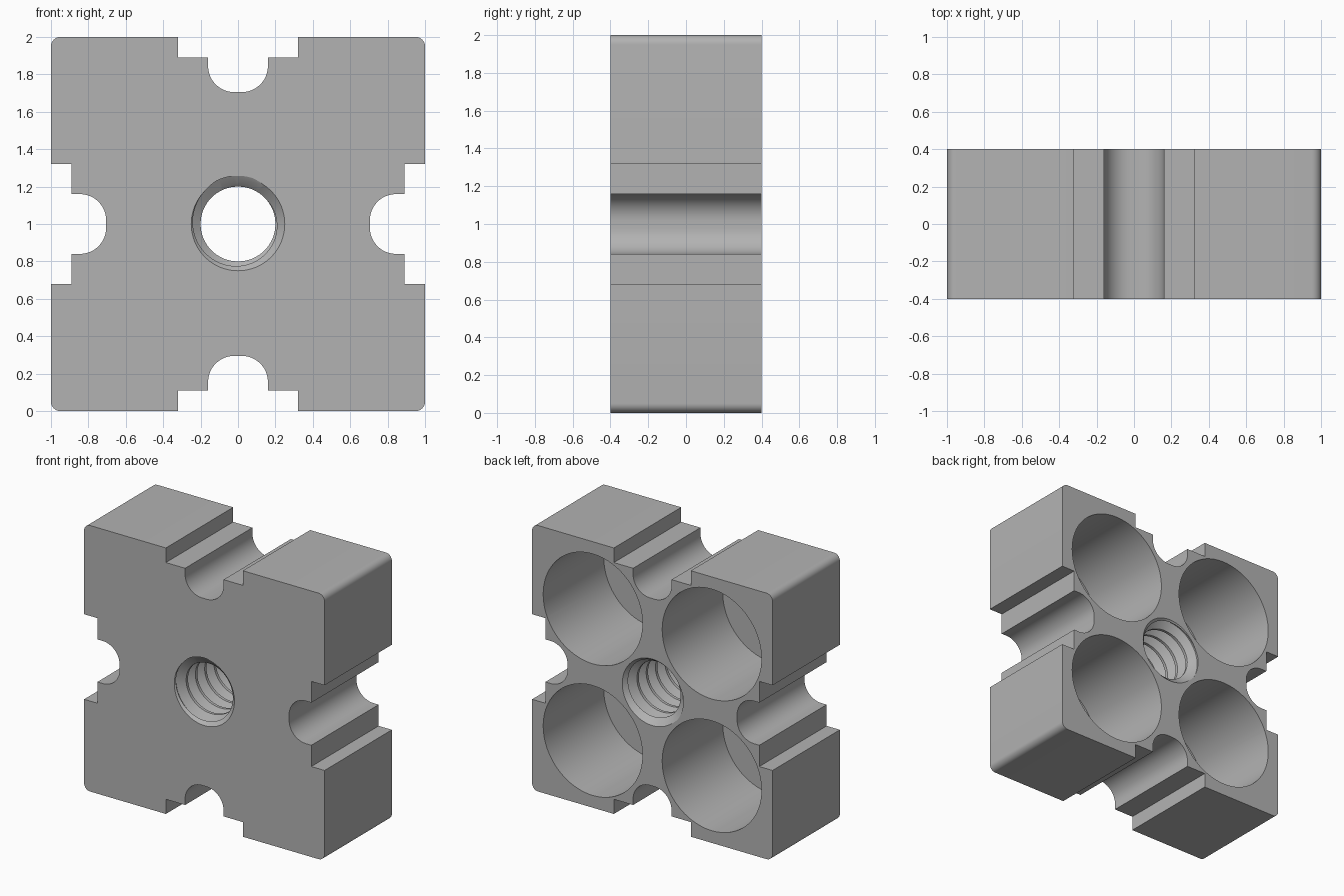
import bpy, bmesh
from math import sin, cos, pi, radians

cube = bpy.data.objects.get("Cube")
if cube:
    bpy.data.objects.remove(cube, do_unlink=True)

HALF, DEPTH = 1.0, 0.4

grey = bpy.data.materials.new("light grey")
grey.use_nodes = True
colour = (0.45, 0.45, 0.45, 1)
grey.diffuse_color = colour
grey.node_tree.nodes["Principled BSDF"].inputs["Base Color"].default_value = colour


def make_object(name, bm):
    bmesh.ops.recalc_face_normals(bm, faces=bm.faces)
    mesh = bpy.data.meshes.new(name)
    bm.to_mesh(mesh)
    bm.free()
    mesh.materials.append(grey)
    obj = bpy.data.objects.new(name, mesh)
    bpy.context.collection.objects.link(obj)
    return obj


def arc(cx, cz, r, start, end, steps):
    angles = [radians(start + (end - start) * i / steps) for i in range(steps + 1)]
    return [(cx + r * cos(a), cz + r * sin(a)) for a in angles]


def block_outline():
    """One side with its stepped, rounded slot and a corner, turned four times."""
    slot = [(-0.32, HALF), (-0.32, 0.89), (-0.16, 0.89)]
    slot += arc(-0.02, 0.845, 0.14, 180, 270, 12)
    side = slot + [(-x, z) for x, z in reversed(slot)]
    side += arc(HALF - 0.05, HALF - 0.05, 0.05, 90, 0, 8)
    points = []
    for turn in range(4):
        points += side
        side = [(z, -x) for x, z in side]
    return points


def make_block():
    bm = bmesh.new()
    face = bm.faces.new([bm.verts.new((x, -DEPTH, z + HALF)) for x, z in block_outline()])
    out = bmesh.ops.extrude_face_region(bm, geom=[face])
    moved = [v for v in out["geom"] if isinstance(v, bmesh.types.BMVert)]
    bmesh.ops.translate(bm, verts=moved, vec=(0, 2 * DEPTH, 0))
    return make_object("block", bm)


def lathe_cutter(name, x, z, rings, sides=96):
    """Closed round cutter along y from (y, radius) rings."""
    bm = bmesh.new()
    loops = [[bm.verts.new((x + r * cos(2 * pi * i / sides), y, z + r * sin(2 * pi * i / sides)))
              for i in range(sides)] for y, r in rings]
    for a, b in zip(loops, loops[1:]):
        for i in range(sides):
            j = (i + 1) % sides
            bm.faces.new((a[i], a[j], b[j], b[i]))
    bm.faces.new(loops[0])
    bm.faces.new(loops[-1])
    return make_object(name, bm)


def thread_cutter(pitch=0.11, crest=0.2, root=0.258, sides=64, turns=10):
    """Closed helical screw body, longer than the block at both ends."""
    bm = bmesh.new()
    section = [(0.0, crest), (0.2, crest), (0.54, root), (0.66, root)]
    m = len(section)
    last = m * turns
    start = -pitch * (turns + 1) / 2

    def vert(k, i):
        u, r = section[k % m]
        a = 2 * pi * i / sides
        return bm.verts.new((r * cos(a), start + pitch * (k // m + u + i / sides), HALF + r * sin(a)))

    rows = {(k, i): vert(k, i) for i in range(sides)
            for k in range(last + 1 + (m if i == 0 else 0))}

    def at(k, i):
        return rows[(k, i)] if i < sides else rows[(k + m, 0)]

    for k in range(last):
        for i in range(sides):
            bm.faces.new((at(k, i), at(k, i + 1), at(k + 1, i + 1), at(k + 1, i)))
    # fan caps over the stepped helical ends
    for k, y in ((0, start), (last, -start)):
        loop = [at(k, i) for i in range(sides)] + [at(k + j, 0) for j in range(m, 0, -1)]
        hub = bm.verts.new((0, y, HALF))
        for a, b in zip(loop, loop[1:] + loop[:1]):
            bm.faces.new((a, b, hub))
    return make_object("thread_cutter", bm)


def cut(target, cutter):
    mod = target.modifiers.new("cut", "BOOLEAN")
    mod.operation = "DIFFERENCE"
    mod.solver = "EXACT"
    mod.object = cutter
    cutter.hide_render = True
    bpy.context.view_layer.objects.active = target
    bpy.ops.object.modifier_apply(modifier=mod.name)
    bpy.data.objects.remove(cutter, do_unlink=True)


block = make_block()

# four blind round pockets open to the back
for sx in (-1, 1):
    for sz in (-1, 1):
        cut(block, lathe_cutter("pocket_cutter", sx * 0.495, HALF + sz * 0.495,
                                [(-0.32, 0.413), (DEPTH + 0.1, 0.413)]))

# threaded through hole, flared at both ends
cut(block, thread_cutter())
for s in (-1, 1):
    cut(block, lathe_cutter("flare_cutter", 0, HALF,
                            [(s * 0.34, 0.19), (s * DEPTH, 0.25), (s * 0.45, 0.30)]))

# smooth curves, sharp edges
bpy.ops.object.select_all(action="DESELECT")
block.select_set(True)
bpy.context.view_layer.objects.active = block
bpy.ops.object.shade_smooth_by_angle(angle=radians(30))
block.name = "threaded_block"
